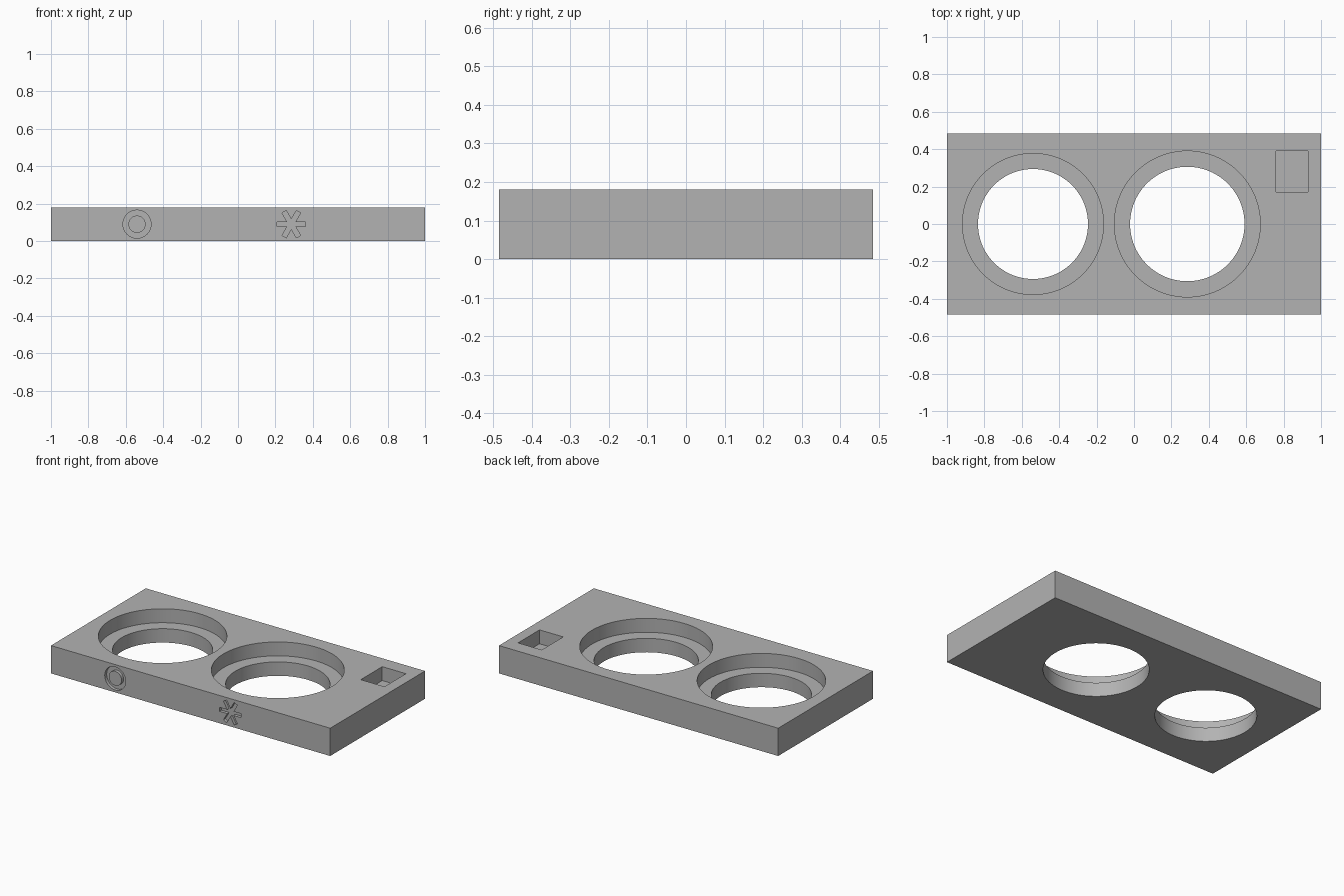
import bpy, bmesh
from math import cos, sin, pi, radians
from mathutils import Matrix, Vector

if "Cube" in bpy.data.objects:
    bpy.data.objects.remove(bpy.data.objects["Cube"], do_unlink=True)

WIDTH, DEPTH, HEIGHT = 2.0, 0.97, 0.18
LEDGE = 0.09          # floor height of the recesses
ENGRAVE = 0.02        # depth of the front marks
FRONT = -DEPTH / 2

grey = bpy.data.materials.new("grey")
grey.use_nodes = True
grey.diffuse_color = (0.45, 0.45, 0.45, 1)
grey.node_tree.nodes["Principled BSDF"].inputs["Base Color"].default_value = (0.45, 0.45, 0.45, 1)


def add_mesh(name, bm):
    bmesh.ops.recalc_face_normals(bm, faces=bm.faces)
    mesh = bpy.data.meshes.new(name)
    bm.to_mesh(mesh)
    bm.free()
    mesh.materials.append(grey)
    obj = bpy.data.objects.new(name, mesh)
    bpy.context.collection.objects.link(obj)
    return obj


def prism(name, outline, low, high, matrix=Matrix()):
    """Extrude a flat outline from low to high, then place it."""
    bm = bmesh.new()
    face = bm.faces.new([bm.verts.new((x, y, low)) for x, y in outline])
    top = bmesh.ops.extrude_face_region(bm, geom=[face])["geom"]
    bmesh.ops.translate(bm, vec=(0, 0, high - low),
                        verts=[v for v in top if isinstance(v, bmesh.types.BMVert)])
    bm.transform(matrix)
    return add_mesh(name, bm)


def circle(x, y, r, n=96):
    return [(x + r * cos(2 * pi * i / n), y + r * sin(2 * pi * i / n)) for i in range(n)]


def rectangle(x0, x1, y0, y1):
    return [(x0, y0), (x1, y0), (x1, y1), (x0, y1)]


def asterisk(length, half):
    """Six-armed star outline with square arm ends."""
    points = []
    for k in range(6):
        turn = Matrix.Rotation(radians(60 * k), 2)
        for p in ((length, -half), (length, half), (half * 3 ** 0.5, half)):
            points.append(tuple(turn @ Vector(p)))
    return points


def on_front(x):
    """Frame on the front face, local z pointing outward."""
    return Matrix.Translation((x, FRONT, HEIGHT / 2)) @ Matrix.Rotation(pi / 2, 4, "X")


def cut(target, cutter):
    cutter.hide_render = True
    mod = target.modifiers.new("cut", "BOOLEAN")
    mod.operation, mod.solver, mod.object = "DIFFERENCE", "EXACT", cutter
    bpy.ops.object.select_all(action="DESELECT")
    bpy.context.view_layer.objects.active = target
    target.select_set(True)
    bpy.ops.object.modifier_apply(modifier=mod.name)
    bpy.data.objects.remove(cutter, do_unlink=True)


# Slab
slab = prism("holder_slab", rectangle(-WIDTH / 2, WIDTH / 2, FRONT, -FRONT), 0, HEIGHT)

# Stepped round openings: wide recess above a narrower through hole
for x, outer, inner in ((-0.54, 0.377, 0.294), (0.285, 0.39, 0.306)):
    cut(slab, prism("recess", circle(x, 0, outer), LEDGE, HEIGHT + 0.1))
    cut(slab, prism("through_hole", circle(x, 0, inner), -0.1, HEIGHT + 0.1))

# Rectangular pocket
cut(slab, prism("pocket", rectangle(0.76, 0.93, 0.17, 0.39), LEDGE, HEIGHT + 0.1))

# Engraved ring: a round groove around a flush centre
ring = prism("ring_groove", circle(0, 0, 0.075, 64), -ENGRAVE, 0.05, on_front(-0.54))
cut(ring, prism("ring_centre", circle(0, 0, 0.046, 64), -0.1, 0.1, on_front(-0.54)))
cut(slab, ring)

# Engraved asterisk
cut(slab, prism("asterisk_groove", asterisk(0.077, 0.013), -ENGRAVE, 0.05, on_front(0.285)))

bpy.ops.object.select_all(action="DESELECT")
bpy.context.view_layer.objects.active = slab
slab.select_set(True)
bpy.ops.object.shade_smooth_by_angle(angle=radians(30))
